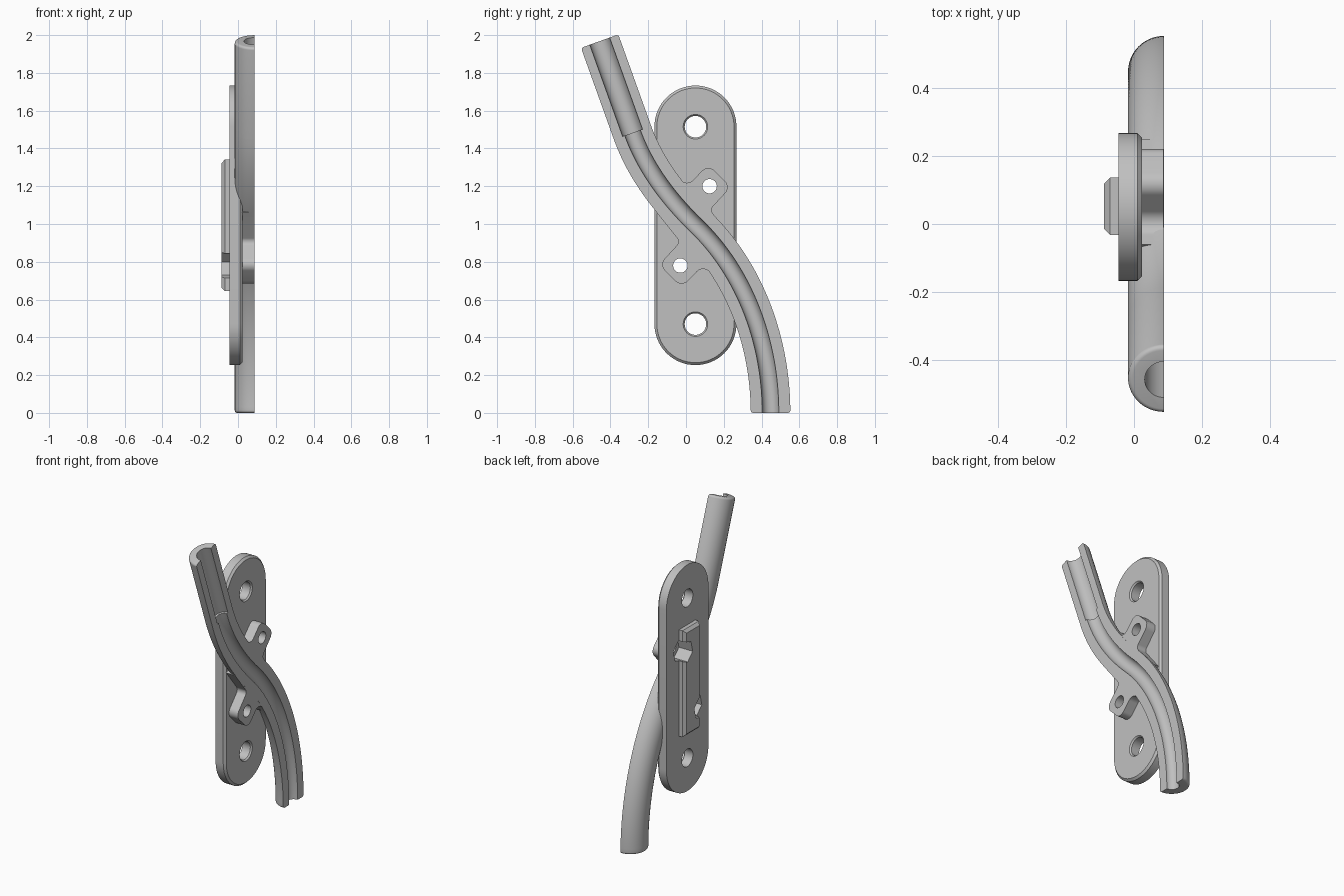
import bpy, bmesh, math
from mathutils import Vector
from mathutils.geometry import interpolate_bezier

cube = bpy.data.objects.get("Cube")
if cube:
    bpy.data.objects.remove(cube)

grey = bpy.data.materials.new("plain grey")
grey.use_nodes = True
grey.diffuse_color = (0.53, 0.53, 0.53, 1)
grey.node_tree.nodes["Principled BSDF"].inputs["Base Color"].default_value = (0.53, 0.53, 0.53, 1)

FACE = 0.0875                     # the open side of the half tube
MID = Vector((0.0475, 0.99))      # centre of half-turn symmetry
HOLES = [Vector((0.125, 1.2)), Vector((-0.03, 0.78))]


def loft(name, rings):
    """Closed rings of (x, y, z) joined in order and capped at both ends."""
    bm = bmesh.new()
    loops = [[bm.verts.new(p) for p in ring] for ring in rings]
    n = len(loops[0])
    for a, b in zip(loops, loops[1:]):
        for i in range(n):
            j = (i + 1) % n
            bm.faces.new((a[i], a[j], b[j], b[i]))
    bm.faces.new(loops[0][::-1])
    bm.faces.new(loops[-1])
    bmesh.ops.recalc_face_normals(bm, faces=bm.faces)
    mesh = bpy.data.meshes.new(name)
    bm.to_mesh(mesh)
    bm.free()
    ob = bpy.data.objects.new(name, mesh)
    bpy.context.collection.objects.link(ob)
    mesh.materials.append(grey)
    return ob


def at(x, outline):
    return [(x, p[0], p[1]) for p in outline]


def circle(c, r, n=40, turn=0.0):
    return [(c[0] + r * math.cos(turn + math.tau * i / n),
             c[1] + r * math.sin(turn + math.tau * i / n)) for i in range(n)]


def stadium(c, r, half):
    pts = []
    for shift in (0, 1):
        for i in range(33):
            a = math.pi * (shift + i / 32)
            pts.append((c[0] + r * math.cos(a),
                        c[1] + half * (1 - 2 * shift) + r * math.sin(a)))
    return pts


def rectangle(c, w, h):
    return [(c[0] + sy * w, c[1] + sz * h)
            for sy, sz in ((-1, -1), (1, -1), (1, 1), (-1, 1))]


def rounded(corners):
    """Open outline whose (point, radius) corners are turned into arcs."""
    pts = [Vector(p) for p, r in corners]
    out = [pts[0]]
    for i in range(1, len(pts) - 1):
        p, r = pts[i], corners[i][1]
        u, v = (pts[i - 1] - p).normalized(), (pts[i + 1] - p).normalized()
        half = u.angle(v) / 2
        reach = r / math.tan(half)
        mid = p + (u + v).normalized() * (r / math.sin(half))
        a, b = p + u * reach - mid, p + v * reach - mid
        out += [mid + a.lerp(b, k / 8).normalized() * r for k in range(9)]
    return out + [pts[-1]]


def cut(ob, cutters):
    for c in cutters:
        m = ob.modifiers.new("cut", "BOOLEAN")
        m.operation, m.solver, m.object = "DIFFERENCE", "EXACT", c
    bpy.context.view_layer.update()
    baked = bpy.data.meshes.new_from_object(
        ob.evaluated_get(bpy.context.evaluated_depsgraph_get()))
    ob.modifiers.clear()
    ob.data = baked


def smooth(ob):
    bpy.ops.object.select_all(action="DESELECT")
    ob.select_set(True)
    bpy.context.view_layer.objects.active = ob
    bpy.ops.object.shade_smooth_by_angle(angle=math.radians(30))


# Centreline of the tube in (y, z): lower bend, upper bend, straight socket
def heading(deg):
    return Vector((-math.sin(math.radians(deg)), math.cos(math.radians(deg))))


foot, cross = Vector((0.4475, 0)), Vector((0.055, 0.99))
neck, tip = Vector((-0.283, 1.483)), Vector((-0.457, 1.968))
up, lean, rise = heading(0), heading(46), (tip - neck).normalized()
lower = interpolate_bezier(foot, foot + up * 0.365, cross - lean * 0.365, cross, 33)
upper = interpolate_bezier(cross, cross + lean * 0.2, neck - rise * 0.2, neck, 25)
line = [Vector(p[:2]) for p in lower + upper[1:]]


def side(i):
    t = (line[min(i + 1, len(line) - 1)] - line[i - 1]).normalized()
    return Vector((t.y, -t.x))


# Half tube with a rounded rim at each end and a wider socket at the top
R, GROOVE, SOCKET, RIM = 0.105, 0.044, 0.056, 0.014


def section(c, n, r_out, r_in):
    arc = [math.pi * i / 28 for i in range(29)]
    path = [(r_out, a) for a in arc] + [(r_in, a) for a in reversed(arc)]
    return [(FACE - r * math.sin(a), *(c + n * (r * math.cos(a)))) for r, a in path]


# (distance from the end, loss of radius), starting at the end
rim = [(RIM * (1 - math.cos(a)), RIM * (1 - math.sin(a)))
       for a in (math.pi / 2 * k / 5 for k in range(6))]
across = Vector((rise.y, -rise.x))
rings = [section(foot + up * d, Vector((1, 0)), R - s, GROOVE) for d, s in rim]
rings += [section(line[i], side(i), R, GROOVE) for i in range(1, len(line) - 1)]
rings += [section(neck, across, R, r) for r in (GROOVE, SOCKET)]
rings += [section(tip - rise * d, across, R - s, SOCKET) for d, s in reversed(rim)]
tube = loft("half_tube", rings)

# Mounting plate with a chamfered front rim
plate_c, plate_r, plate_h = (0.05, 0.993), 0.217, 0.523
outer = stadium(plate_c, plate_r, plate_h)
plate = loft("mounting_plate", [at(-0.045, outer), at(0.01, outer),
                                at(0.023, stadium(plate_c, plate_r - 0.013, plate_h))])

# Chamfered locating block on the rear of the plate
boss_c, boss_w, boss_h = (0.0525, 0.9925), 0.0845, 0.348
base = rectangle(boss_c, boss_w, boss_h)
boss = loft("rear_block", [at(-FACE, rectangle(boss_c, boss_w - 0.018, boss_h - 0.018)),
                           at(-0.07, base), at(-0.044, base)])

# Two screw ears, one the half turn of the other, backed by the tube wall
corners = [((-0.06, 1.275), 0), ((0.0, 1.193), 0.045), ((0.117, 1.315), 0.045),
           ((0.238, 1.196), 0.045), ((0.126, 1.075), 0.03), ((0.25, 0.92), 0)]
edge = rounded(corners)
shapes = {
    "upper_ear": edge + [line[i] + side(i) * 0.07 for i in range(27, 44, 2)],
    "lower_ear": [MID * 2 - p for p in edge]
                 + [line[i] - side(i) * 0.07 for i in range(39, 23, -2)],
}
ears = [loft(name, [at(0.015, s), at(FACE - 0.0003, s)]) for name, s in shapes.items()]

# Cutters for countersunk mounting holes, screw holes and captive nut pockets
mounts = [loft("cutter", [at(x, circle((0.05, z), r)) for x, r in
                          ((-0.2, 0.057), (0.014, 0.057), (0.024, 0.066), (0.2, 0.066))])
          for z in (0.47, 1.515)]
screws = [loft("cutter", [at(x, circle(h, 0.038)) for x in (-0.2, 0.2)]) for h in HOLES]
nuts = [loft("cutter", [at(x, circle(h, 0.072, 6, math.radians(16))) for x in (-0.2, 0.012)])
        for h in HOLES]

cut(plate, mounts + screws + nuts)
cut(boss, screws + nuts)
for ear, screw in zip(ears, screws):
    cut(ear, [screw])
for c in mounts + screws + nuts:
    bpy.data.objects.remove(c)

for ob in [tube, plate, boss] + ears:
    smooth(ob)
